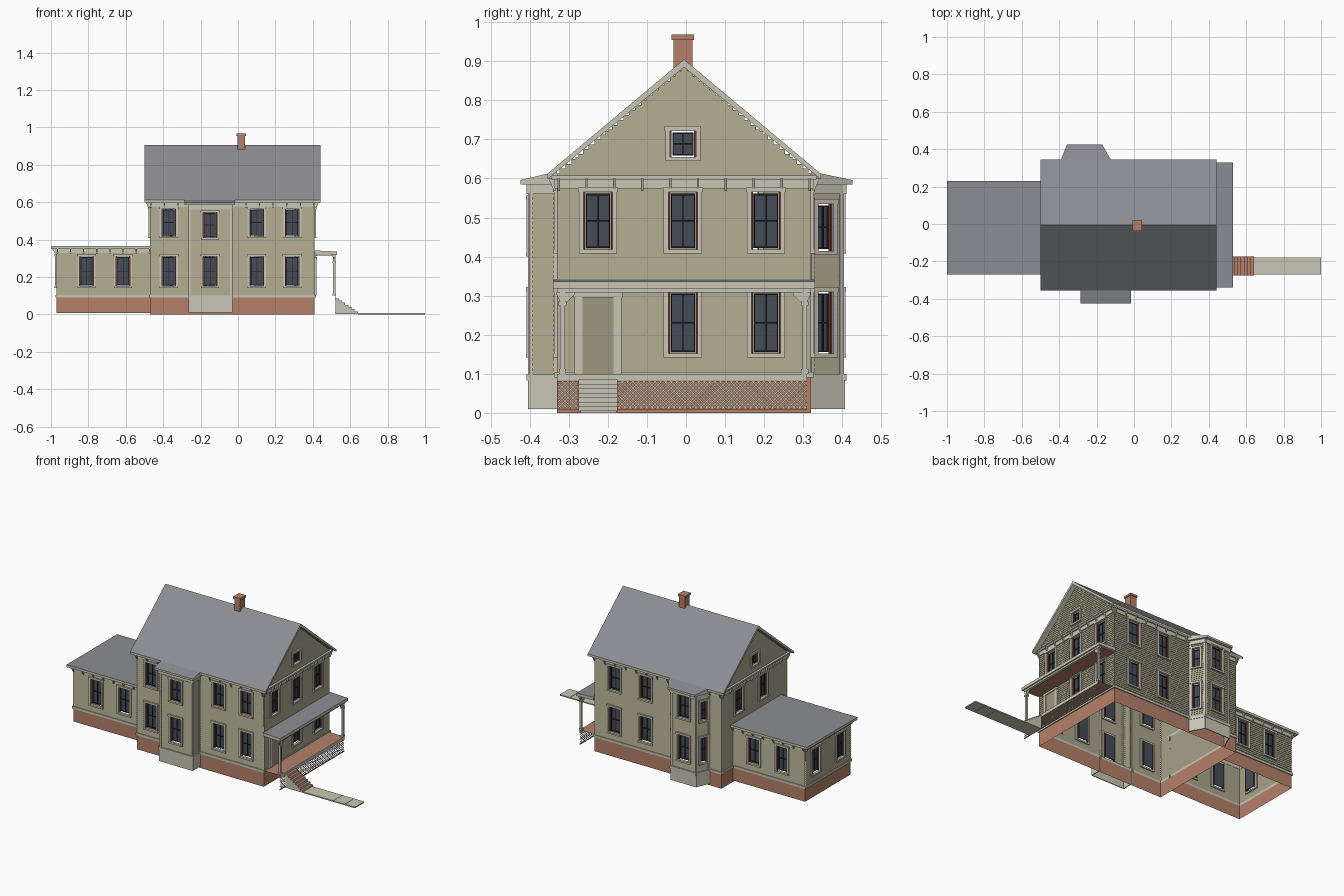
import bpy, bmesh, math
from mathutils import Matrix, Vector

cube = bpy.data.objects.get("Cube")
if cube:
    bpy.data.objects.remove(cube)


def material(name, hexa):
    srgb = [int(hexa[i:i + 2], 16) / 255 for i in (0, 2, 4)]
    col = [((c + .055) / 1.055) ** 2.4 for c in srgb] + [1]
    m = bpy.data.materials.new(name)
    m.use_nodes = True
    m.diffuse_color = col
    m.node_tree.nodes["Principled BSDF"].inputs["Base Color"].default_value = col
    return m


SIDING = material("olive siding", "AAA68C")
CREAM = material("cream trim", "C8C6B6")
BRICK = material("brick", "B5806A")
ROOF = material("grey roof", "8C8D93")
GLASS = material("dark glass", "454B57")
BLACK = material("black sash", "22242A")
RED = material("dark red jamb", "7A3B36")
DOOR = material("door tan", "9C9780")

parts = {}
WORLD = Matrix.Identity(4)


def part(name, side, top=None):
    """Mesh collecting everything under one name; top colours upward faces."""
    if name not in parts:
        parts[name] = (bmesh.new(), side, top)
    return parts[name][0]


def loft(bm, low, high, M=WORLD):
    rings = [[bm.verts.new(M @ Vector(p)) for p in r] for r in (low, high)]
    a, b = rings
    n = len(a)
    faces = [bm.faces.new(a[::-1]), bm.faces.new(b)]
    faces += [bm.faces.new((a[i], a[(i + 1) % n], b[(i + 1) % n], b[i])) for i in range(n)]
    bmesh.ops.recalc_face_normals(bm, faces=faces)


def box(bm, x0, x1, y0, y1, z0, z1, M=WORLD):
    r = [(x0, y0), (x1, y0), (x1, y1), (x0, y1)]
    loft(bm, [(*p, z0) for p in r], [(*p, z1) for p in r], M)


def quad(bm, pts, M=WORLD):
    bm.faces.new([bm.verts.new(M @ Vector(p)) for p in pts])


def wall_frame(a, b):
    """Local axes of a wall: along it, inward, up."""
    t = Vector((b[0] - a[0], b[1] - a[1], 0))
    L = t.length
    t /= L
    M = Matrix(((t.x, -t.y, 0, a[0]), (t.y, t.x, 0, a[1]), (0, 0, 1, 0), (0, 0, 0, 1)))
    return M, L


def window(M, u, z0, z1, h):
    trim = part("window_trim", CREAM)
    for s in (-1, 1):
        lo, hi = sorted((u + s * h, u + s * (h + .012)))
        box(trim, lo, hi, -.008, .006, z0, z1, M)
        lo, hi = sorted((u + s * h, u + s * (h - .004)))
        box(part("window_jambs", RED), lo, hi, .002, .012, z0, z1, M)
    box(trim, u - h - .014, u + h + .014, -.010, .006, z1, z1 + .012, M)
    box(trim, u - h - .012, u + h + .012, -.010, .006, z0 - .010, z0, M)
    g, zm = h - .006, (z0 + z1) / 2
    box(part("window_glass", GLASS), u - g, u + g, .012, .014, z0 + .004, z1 - .004, M)
    sash = part("window_sashes", BLACK)
    for z in (z0 + .004, zm - .002, z1 - .008):
        box(sash, u - g, u + g, .008, .012, z, z + .004, M)
    for c in (-g, -.001, g - .003):
        box(sash, u + c, u + c + .003, .008, .012, z0 + .004, z1 - .004, M)


def wall(name, a, b, z0, z1, wins=(), holes=(), mat=SIDING, lap=.002, span=None):
    """Wall sheet in overlapping courses; wins are (position, bottom, top, half width)."""
    bm = part(name, mat)
    M, L = wall_frame(a, b)
    k = 0 if abs(b[0] - a[0]) > abs(b[1] - a[1]) else 1
    along = lambda c: (c - a[k]) / (b[k] - a[k]) * L
    cuts = []
    for c, lo, hi, h in wins:
        u = along(c)
        window(M, u, lo, hi, h)
        cuts.append((u - h, u + h, lo, hi))
    cuts += [(*sorted((along(p), along(q))), lo, hi) for p, q, lo, hi in holes]
    course = .0125 if lap else z1 - z0
    rows = [z0 + i * course for i in range(math.ceil((z1 - z0) / course))]
    us = sorted({0, L, *[c for cut in cuts for c in cut[:2]]})
    zs = sorted({*rows, z1, *[c for cut in cuts for c in cut[2:]]})
    for zb, zt in zip(zs, zs[1:]):
        if zt - zb < 1e-5:
            continue
        zm = (zb + zt) / 2
        start = z0 + math.floor((zm - z0) / course) * course
        out = lambda z: -lap * (1 - (z - start) / course)
        lo, hi = span(zm) if span else (0, L)
        for p, q in zip(us, us[1:]):
            um = (p + q) / 2
            if any(c[0] < um < c[1] and c[2] < zm < c[3] for c in cuts):
                continue
            p, q = max(p, lo), min(q, hi)
            if q - p < 1e-4:
                continue
            quad(bm, [(p, out(zb), zb), (q, out(zb), zb), (q, out(zt), zt), (p, out(zt), zt)], M)
            if lap and zb - start < 1e-5:
                quad(bm, [(p, 0, zb), (q, 0, zb), (q, -lap, zb), (p, -lap, zb)], M)


def band(name, a, b, z0, z1, out, mat=CREAM):
    M, L = wall_frame(a, b)
    box(part(name, mat), -out, L + out, -out, 0, z0, z1, M)


def brackets(name, a, b, z0, z1, out, step=.072):
    M, L = wall_frame(a, b)
    n = round(L / step)
    for i in range(n + 1):
        u = .004 + i * (L - .008) / n
        tri = [(-.004, z0), (-.008, z0), (-out, z1), (-.004, z1)]
        loft(part(name, CREAM), [(u - .003, *p) for p in tri], [(u + .003, *p) for p in tri], M)


UP, LOW, H = (.418, .565), (.152, .31), .037
both = lambda c: [(c, *UP, H), (c, *LOW, H)]

# Main house: brick base, lapped walls, gables at both ends
corners = [(-.47, -.33), (.41, -.33), (.41, .32), (-.47, .32)]
sides = list(zip(corners, corners[1:] + corners[:1]))
attic = (-.008, .655, .722, .033)
gable = lambda z: (.325 - min(.325, (.887 - z) / .843), .325 + min(.325, (.887 - z) / .843))
wall("house_walls", *sides[0], .1, .6, both(.10) + both(.29) + both(-.37),
     [(-.25, -.045, .105, .57)])
wall("house_walls", *sides[1], .1, .885,
     [(y, *UP, H) for y in (-.225, -.008, .205)] + [(y, *LOW, H) for y in (-.008, .205)] + [attic],
     span=gable)
wall("house_walls", *sides[2], .1, .6, both(.27) + both(.055), [(-.36, -.15, .105, .57)])
wall("house_walls", *sides[3], .1, .885, [(y, *UP, H) for y in (.15, -.09)] + [attic], span=gable)
for s in sides:
    wall("house_foundation", *s, 0, .092, mat=BRICK, lap=0)
    band("water_table", *s, .09, .105, .006)
    band("house_frieze", *s, .575, .605, .006)
    band("house_cornice", *s, .598, .608, .014)
    brackets("house_brackets", *s, .568, .6, .022)

# Main roof with cream rakes and eaves
ridge, eave = (-.005, .905), .612
chev = [(-.355, eave), ridge, (.345, eave), (.345, eave - .014), (-.005, .885), (-.355, eave - .014)]
loft(part("main_roof", CREAM, ROOF), [(-.5, *p) for p in chev], [(.44, *p) for p in chev])

# Chimney
chim = part("chimney", BRICK)
box(chim, -.003, .037, -.032, .016, .87, .957)
box(chim, -.008, .042, -.037, .021, .955, .968)

# Side wing
wing = [(-.47, .205), (-.97, .205), (-.97, -.245), (-.47, -.245)]
wing_wins = [[(x, *LOW, H) for x in (-.615, -.81)], [(y, *LOW, H) for y in (.1, -.14)]]
for i, s in enumerate(zip(wing, wing[1:])):
    wall("wing_walls", *s, .1, .35, wing_wins[i % 2])
    wall("wing_foundation", *s, .008, .092, mat=BRICK, lap=0)
    band("water_table", *s, .09, .105, .006)
    band("wing_frieze", *s, .328, .352, .006)
    brackets("wing_brackets", *s, .325, .35, .025)
box(part("wing_roof", CREAM, ROOF), -1, -.47, -.27, .23, .35, .365)

# Square front bay and angled back bay
front_bay = [(-.26, -.33), (-.26, -.4), (-.035, -.4), (-.035, -.33)]
back_bay = [(-.135, .32), (-.18, .4), (-.35, .4), (-.385, .32)]
bay_wins = {"front_bay": [[], [(-.15, .41, .545, H), (-.15, *LOW, H)], []],
            "back_bay": [[(y, .415, .535, .022), (y, *LOW, .022)] if y < .4 else both(-.265)
                         for y in (.355, .4, .355)]}
for name, pts in (("front_bay", front_bay), ("back_bay", back_bay)):
    for s, wins in zip(zip(pts, pts[1:]), bay_wins[name]):
        wall(name + "_walls", *s, .09, .58, wins)
        band(name + "_base", *s, .01, .085, .005)
        band(name + "_sill", *s, .083, .1, .008)
        band(name + "_frieze", *s, .56, .588, .008)
        M, L = wall_frame(*s)
        for u in (.004, L - .004):
            box(part(name + "_corners", CREAM), u - .005, u + .005, -.005, 0, .1, .56, M)
low = [(-.285, -.424), (-.015, -.424), (-.015, -.33), (-.285, -.33)]
roof = part("front_bay_roof", CREAM, ROOF)
loft(roof, [(*p, .584) for p in low], [(x, y, .596 if y < -.4 else .618) for x, y in low])
low = [(-.11, .32), (-.171, .426), (-.358, .426), (-.4, .32)]
roof = part("back_bay_roof", CREAM, ROOF)
loft(roof, [(*p, .584) for p in low], [(x, y, .596 if y > .4 else .618) for x, y in low])

# Porch deck, roof and posts
quad(part("porch_deck", BRICK), [(.41, -.33, .1), (.52, -.33, .1), (.52, .31, .1), (.41, .31, .1)])
box(part("porch_deck_edge", CREAM), .518, .522, -.33, .31, .083, .1)
pr = [(.41, .322), (.53, .318), (.53, .336), (.41, .342)]
loft(part("porch_roof", CREAM, ROOF), [(x, -.34, z) for x, z in pr], [(x, .33, z) for x, z in pr])
box(part("porch_ceiling", BRICK), .41, .515, -.325, .315, .316, .319)
box(part("porch_beam", CREAM), .506, .522, -.33, .32, .308, .322)
for y, s in ((-.316, 1), (.304, -1)):
    post = part("porch_posts", CREAM)
    box(post, .508, .52, y - .006, y + .006, .1, .31)
    box(post, .505, .523, y - .009, y + .009, .1, .112)
    box(post, .505, .523, y - .01, y + .01, .275, .285)
    for d in (s, -s * .5):
        tri = [(y, .272), (y + d * .03, .302), (y + d * .03, .31), (y, .31)]
        loft(part("porch_brackets", CREAM), [(.511, *p) for p in tri], [(.517, *p) for p in tri])

# Lattice skirt below the deck, on both sides of the steps
lat = part("porch_lattice", CREAM)
z0, tall, pitch = .01, .073, .014
for y0, y1 in ((-.33, -.275), (-.175, .31)):
    for i in range(int((y1 - y0 + tall) / pitch) + 1):
        y = y0 - tall + i * pitch
        t0, t1 = max(0, y0 - y), min(tall, y1 - y - .005)
        if t1 - t0 < .002:
            continue
        for flip in (False, True):
            pts = [(y + t0, t0), (y + t0 + .005, t0), (y + t1 + .005, t1), (y + t1, t1)]
            quad(lat, [(.519 + .001 * flip, (y0 + y1 - p if flip else p), z0 + t) for p, t in pts])
    for z in (z0 - .003, z0 + tall - .003):
        box(part("lattice_frame", BRICK), .518, .522, y0, y1, z, z + .005)

# Front door under the porch
M, L = wall_frame(*sides[1])
du = -.225 + .33
box(part("door", DOOR), du - .04, du + .04, -.007, 0, .1, .295, M)
for u in (du - .05, du + .05):
    box(part("door_frame", CREAM), u - .01, u + .01, -.01, 0, .1, .295, M)
box(part("door_frame", CREAM), du - .063, du + .063, -.012, 0, .295, .308, M)

# Steps and path
steps = part("steps", CREAM, BRICK)
for i in range(7):
    x = .522 + i * .017
    box(steps, x, x + .017, -.275, -.175, .003, .086 - i * .0115)
for x0, x1 in ((.641, .849), (.851, .929), (.931, 1)):
    box(part("path", CREAM), x0, x1, -.27, -.178, 0, .007)

# Turn every collected part into an object
for name, (bm, side, top) in parts.items():
    me = bpy.data.meshes.new(name)
    me.materials.append(side)
    if top:
        me.materials.append(top)
        for f in bm.faces:
            f.normal_update()
            f.material_index = int(f.normal.z > .15)
    bm.to_mesh(me)
    bm.free()
    bpy.context.scene.collection.objects.link(bpy.data.objects.new(name, me))
